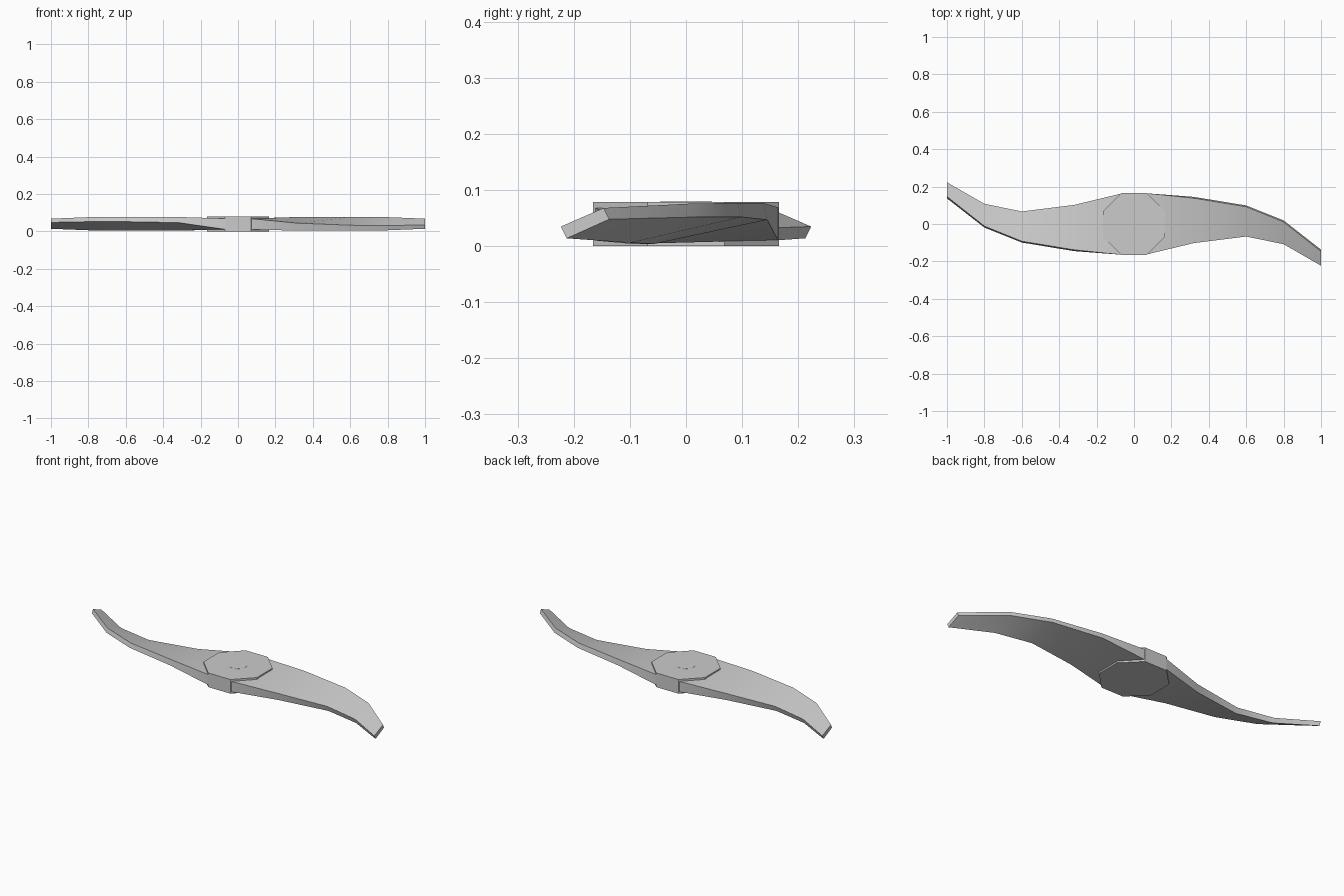
import bpy, bmesh, math

if "Cube" in bpy.data.objects:
    bpy.data.objects.remove(bpy.data.objects["Cube"])


def finish(bm, name, angle):
    bmesh.ops.recalc_face_normals(bm, faces=bm.faces[:])
    mesh = bpy.data.meshes.new(name)
    bm.to_mesh(mesh)
    bm.free()
    ob = bpy.data.objects.new(name, mesh)
    bpy.context.collection.objects.link(ob)
    bpy.ops.object.select_all(action='DESELECT')
    ob.select_set(True)
    bpy.context.view_layer.objects.active = ob
    bpy.ops.object.shade_smooth_by_angle(angle=math.radians(angle))
    return ob


# Cross-sections of one blade: x, then (y, z) of back top, back bottom, front bottom, front top
sections = [
    (0.07, [(0.164, 0.069), (0.164, 0.011), (-0.162, 0.010), (-0.162, 0.068)]),
    (0.32, [(0.138, 0.077), (0.145, 0.047), (-0.095, 0.004), (-0.102, 0.044)]),
    (0.60, [(0.092, 0.077), (0.099, 0.052), (-0.057, 0.004), (-0.067, 0.033)]),
    (0.80, [(0.011, 0.076), (0.019, 0.052), (-0.099, 0.006), (-0.108, 0.031)]),
    (1.00, [(-0.147, 0.068), (-0.137, 0.048), (-0.2125, 0.014), (-0.223, 0.035)]),
]

# Twisted two-bladed body: the second blade is the first turned half a circle
rings = []
for x, p in reversed(sections):
    turned = [(-y, z) for y, z in p]
    rings.append((-x, [turned[3], turned[2], turned[1], turned[0]]))
rings += sections

bm = bmesh.new()
loops = [[bm.verts.new((x, y, z)) for y, z in p] for x, p in rings]
for a, b in zip(loops, loops[1:]):
    for i in range(4):
        j = (i + 1) % 4
        bm.faces.new((a[i], a[j], b[j], b[i]))
bm.faces.new(loops[0])
bm.faces.new(loops[-1])
finish(bm, "blades", 35)


def octagon(name, radius, z0, z1):
    bm = bmesh.new()
    bottom = [bm.verts.new((radius * math.cos(a), radius * math.sin(a), z0))
              for a in (math.radians(22.5 + 45 * i) for i in range(8))]
    face = bm.faces.new(bottom)
    top = bmesh.ops.extrude_face_region(bm, geom=[face])["geom"]
    verts = [g for g in top if isinstance(g, bmesh.types.BMVert)]
    bmesh.ops.translate(bm, verts=verts, vec=(0, 0, z1 - z0))
    if not any(len(f.verts) == 8 and f.calc_center_median().z < z0 + 1e-5 for f in bm.faces):
        bm.faces.new(bottom)
    return finish(bm, name, 30)


# Eight-sided hub and the shaft end flush with its top
octagon("hub", 0.179, 0.0, 0.079)
octagon("shaft_cap", 0.05, 0.02, 0.0797)
